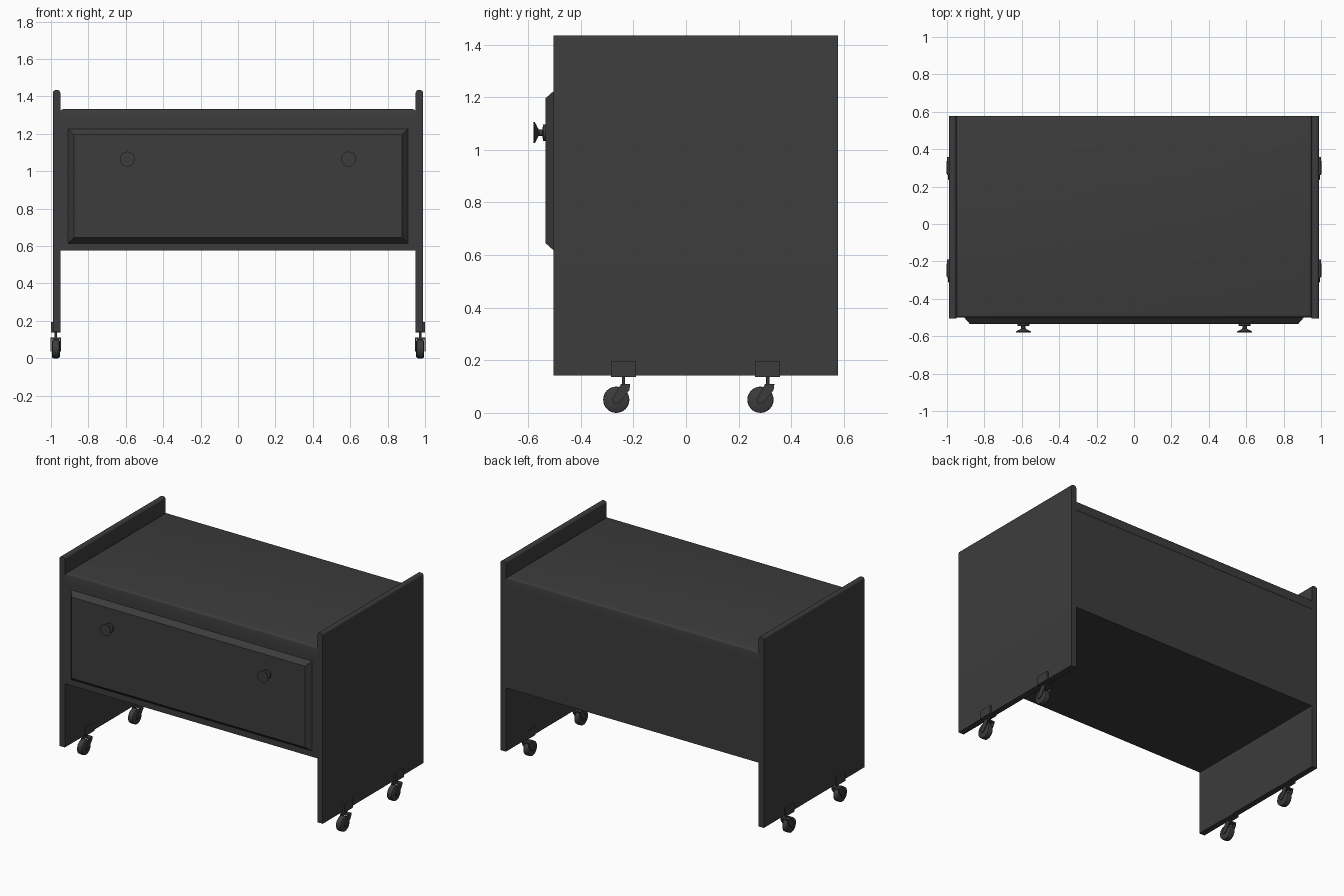
import bpy, bmesh, math
from mathutils import Matrix, Vector

if "Cube" in bpy.data.objects:
    bpy.data.objects.remove(bpy.data.objects["Cube"])

dark = bpy.data.materials.new("dark_grey")
dark.diffuse_color = (0.045, 0.045, 0.045, 1)
dark.use_nodes = True
dark.node_tree.nodes["Principled BSDF"].inputs["Base Color"].default_value = dark.diffuse_color


def make(name, bm, smooth=False):
    bmesh.ops.recalc_face_normals(bm, faces=bm.faces)
    me = bpy.data.meshes.new(name)
    bm.to_mesh(me)
    bm.free()
    ob = bpy.data.objects.new(name, me)
    bpy.context.collection.objects.link(ob)
    me.materials.append(dark)
    if smooth:
        bpy.context.view_layer.objects.active = ob
        ob.select_set(True)
        bpy.ops.object.shade_smooth_by_angle(angle=math.radians(35))
        ob.select_set(False)
    return ob


def add_box(bm, lo, hi):
    lo, hi = Vector(lo), Vector(hi)
    m = Matrix.Translation((lo + hi) / 2) @ Matrix.Diagonal((*(hi - lo), 1))
    return bmesh.ops.create_cube(bm, size=1, matrix=m)["verts"]


def box(name, lo, hi):
    bm = bmesh.new()
    add_box(bm, lo, hi)
    return make(name, bm)


def bevel_top(bm, width, segments, axis=None):
    # bevel the upper rim edges, optionally only those running along one axis
    top = max(v.co.z for v in bm.verts)
    edges = [e for e in bm.edges if all(abs(v.co.z - top) < 1e-5 for v in e.verts)
             and (axis is None or abs((e.verts[0].co - e.verts[1].co)[axis]) > 1e-4)]
    bmesh.ops.bevel(bm, geom=edges, offset=width, segments=segments, profile=0.5, affect='EDGES')


def lathe(name, profile, loc, axis, n=24):
    # profile of (radius, distance) turned around the given axis
    rot = Vector((0, 0, 1)).rotation_difference(Vector(axis)).to_matrix().to_4x4()
    m = Matrix.Translation(loc) @ rot
    bm = bmesh.new()
    rings = [[bm.verts.new(m @ Vector((r * math.cos(2 * math.pi * i / n),
                                       r * math.sin(2 * math.pi * i / n), d)))
              for i in range(n)] for r, d in profile]
    for a, b in zip(rings, rings[1:]):
        for i in range(n):
            bm.faces.new((a[i], a[(i + 1) % n], b[(i + 1) % n], b[i]))
    bm.faces.new(rings[0])
    bm.faces.new(rings[-1])
    return make(name, bm, True)


# cabinet body and bevelled top board
box("cabinet_body", (-0.95, -0.5, 0.575), (0.95, 0.575, 1.266))
bm = bmesh.new()
add_box(bm, (-0.95, -0.5, 1.266), (0.95, 0.577, 1.332))
bevel_top(bm, 0.016, 3)
make("top_board", bm, True)

# raised drawer front with chamfered border
bm = bmesh.new()
verts = add_box(bm, (-0.908, -0.534, 0.615), (0.908, -0.5, 1.226))
for v in verts:
    if v.co.y < -0.52:
        v.co.x -= math.copysign(0.03, v.co.x)
        v.co.z += 0.03 if v.co.z < 0.9 else -0.03
make("drawer_front", bm)


def caster(tag, x, y):
    # mounting block and stem
    box(f"caster_mount_{tag}", (x - 0.026, y - 0.02, 0.137), (x + 0.026, y + 0.075, 0.195))
    lathe(f"caster_stem_{tag}", [(0.006, 0.1), (0.006, 0.14)], (x, y + 0.028, 0), (0, 0, 1), 12)
    # wheel with softened rim
    lathe(f"caster_wheel_{tag}", [(0.042, -0.021), (0.049, -0.017), (0.05, -0.01),
                                  (0.05, 0.01), (0.049, 0.017), (0.042, 0.021)],
          (x, y, 0.05), (1, 0, 0))
    # slanted fork: two cheeks and a bridge
    side = [(0.018, 0.11), (0.053, 0.11), (0.05, 0.087), (0.013, 0.038), (-0.009, 0.035), (-0.015, 0.053)]
    bm = bmesh.new()
    for s in (-1, 1):
        face = bm.faces.new([bm.verts.new((x + s * 0.022, y + a, b)) for a, b in side])
        out = bmesh.ops.extrude_face_region(bm, geom=[face])["geom"]
        for v in out:
            if isinstance(v, bmesh.types.BMVert):
                v.co.x += s * 0.006
    add_box(bm, (x - 0.022, y + 0.018, 0.1), (x + 0.022, y + 0.052, 0.11))
    make(f"caster_fork_{tag}", bm)


for s, side in ((-1, "left"), (1, "right")):
    # side panel with rounded top edges
    bm = bmesh.new()
    add_box(bm, (s * 0.97 - 0.02, -0.504, 0.143), (s * 0.97 + 0.02, 0.578, 1.434))
    bevel_top(bm, 0.015, 4, axis=1)
    make(f"side_panel_{side}", bm, True)
    # flared drawer knob
    lathe(f"knob_{side}", [(0.032, 0), (0.032, 0.011), (0.013, 0.012), (0.012, 0.026),
                           (0.018, 0.031), (0.03, 0.036), (0.04, 0.042), (0.04, 0.046)],
          (s * 0.592, -0.533, 1.065), (0, -1, 0))
    # front and back casters
    for y, end in ((-0.265, "front"), (0.283, "back")):
        caster(f"{end}_{side}", s * 0.974, y)
